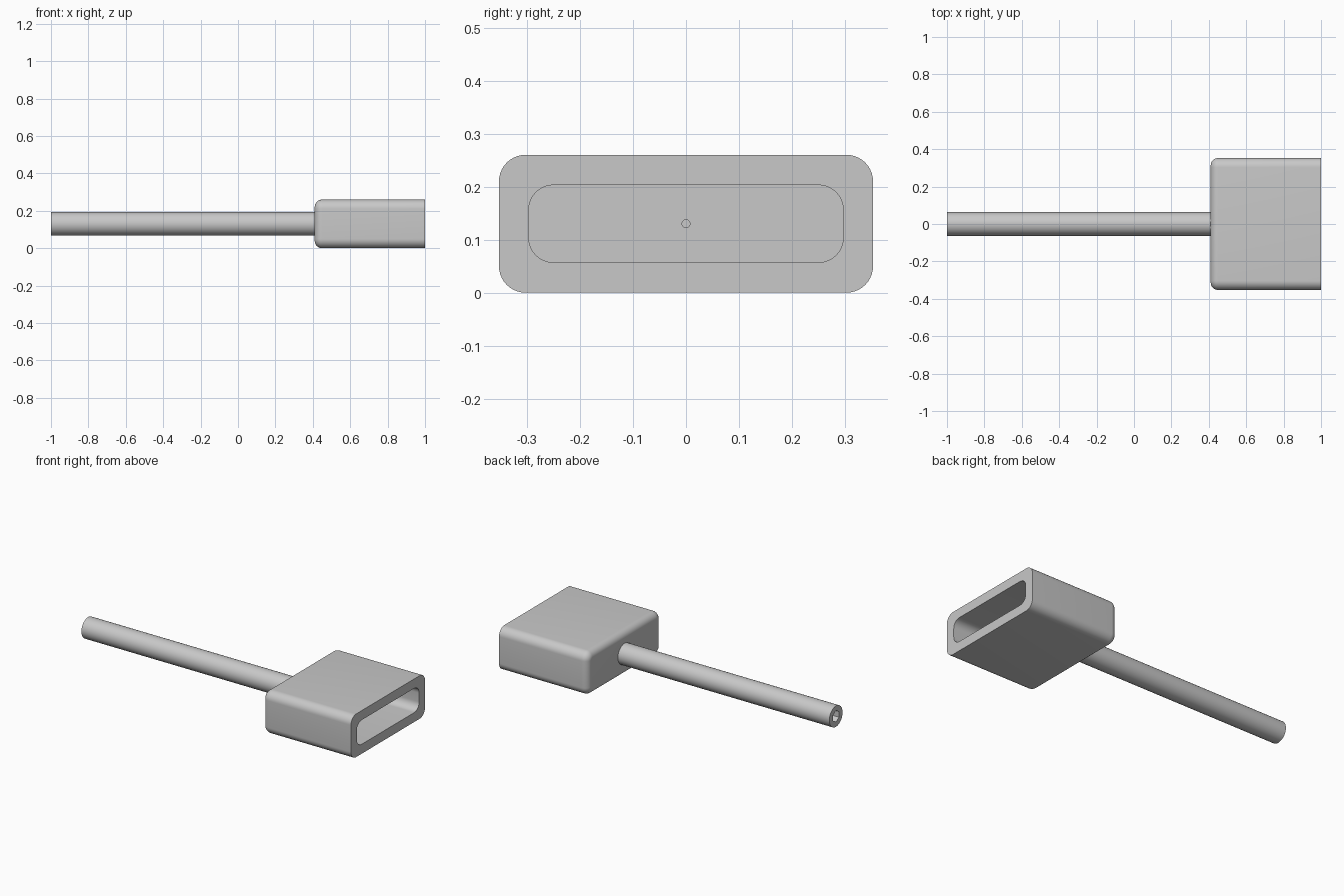
import bpy
import bmesh
from math import cos, sin, pi

cube = bpy.data.objects.get("Cube")
if cube:
    bpy.data.objects.remove(cube)

AXIS_Z = 0.13
CORNER_STEPS = 10

grey = bpy.data.materials.new("light_grey")
grey.use_nodes = True
grey.diffuse_color = (0.58, 0.58, 0.58, 1)
grey.node_tree.nodes["Principled BSDF"].inputs["Base Color"].default_value = grey.diffuse_color


def rounded_section(half_y, half_z, radius):
    """Rounded rectangle in the YZ plane; a circle when all values match."""
    points = []
    for quarter, (sy, sz) in enumerate(((1, 1), (-1, 1), (-1, -1), (1, -1))):
        for i in range(CORNER_STEPS + 1):
            a = (quarter + i / CORNER_STEPS) * pi / 2
            points.append((sy * (half_y - radius) + radius * cos(a),
                           sz * (half_z - radius) + radius * sin(a)))
    return points


def polar_section(radius, count=48, hexagon=False):
    """Circle or hexagon, sampled with the same number of points."""
    points = []
    for i in range(count):
        a = 2 * pi * i / count
        r = radius
        if hexagon:
            r *= cos(pi / 6) / cos((a - pi / 6) % (pi / 3) - pi / 6)
        points.append((r * cos(a), r * sin(a)))
    return points


def loft(name, sections):
    """Skin consecutive (x, outline) sections and cap both ends."""
    bm = bmesh.new()
    rings = [[bm.verts.new((x, y, z + AXIS_Z)) for y, z in outline]
             for x, outline in sections]
    for a, b in zip(rings, rings[1:]):
        for i in range(len(a)):
            j = (i + 1) % len(a)
            bm.faces.new((a[i], a[j], b[j], b[i]))
    bm.faces.new(rings[0])
    bm.faces.new(rings[-1])
    bmesh.ops.remove_doubles(bm, verts=bm.verts, dist=0.00001)
    bmesh.ops.recalc_face_normals(bm, faces=bm.faces)
    mesh = bpy.data.meshes.new(name)
    bm.to_mesh(mesh)
    bm.free()
    mesh.materials.append(grey)
    obj = bpy.data.objects.new(name, mesh)
    bpy.context.collection.objects.link(obj)
    bpy.ops.object.select_all(action="DESELECT")
    obj.select_set(True)
    bpy.context.view_layer.objects.active = obj
    bpy.ops.object.shade_smooth_by_angle(angle=pi / 6)
    return obj


# Hollow head: pilot hole, pocket, rim, outer wall and rounded back edge
pilot = rounded_section(0.0075, 0.0075, 0.0075)
pocket = rounded_section(0.297, 0.073, 0.047)
head = [(0.45, pilot), (0.47, pilot), (0.47, pocket), (1.0, pocket)]
HALF_Y, HALF_Z, CORNER, FILLET = 0.353, 0.13, 0.05, 0.04
head.append((1.0, rounded_section(HALF_Y, HALF_Z, CORNER)))
for i in range(9):
    a = i / 8 * pi / 2
    inset = FILLET * (1 - cos(a))
    head.append((0.41 + FILLET * (1 - sin(a)),
                 rounded_section(HALF_Y - inset, HALF_Z - inset, CORNER - inset)))
loft("hollow_head", head)

# Round shaft with a hexagonal socket in its free end
shaft = polar_section(0.063)
socket = polar_section(0.034, hexagon=True)
loft("shaft", [(0.43, shaft), (-1.0, shaft), (-1.0, socket), (-0.85, socket)])
